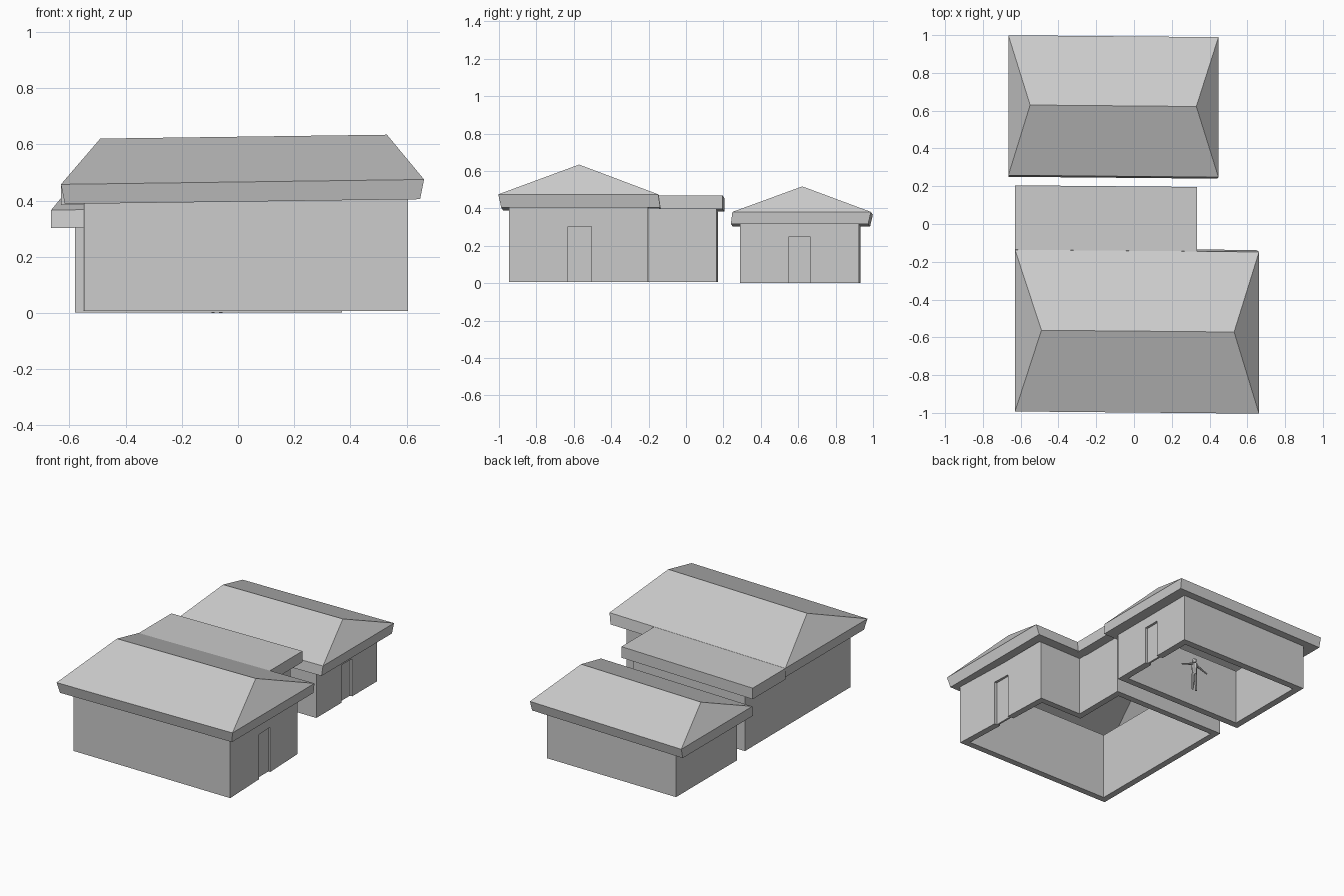
import bpy, bmesh
from mathutils import Vector

if "Cube" in bpy.data.objects:
    bpy.data.objects.remove(bpy.data.objects["Cube"])

YAW = -0.009      # whole model is turned a hair
TILT = 0.0135     # roofs rise slightly towards +x


def make(name, verts, faces, tilt=0.0):
    """Mesh object from points, with the slight turn and tilt applied."""
    me = bpy.data.meshes.new(name)
    pts = [(x, y + YAW * x, z + tilt * x) for x, y, z in verts]
    me.from_pydata(pts, [], faces)
    bm = bmesh.new()
    bm.from_mesh(me)
    bmesh.ops.recalc_face_normals(bm, faces=bm.faces)
    bm.to_mesh(me)
    bm.free()
    ob = bpy.data.objects.new(name, me)
    bpy.context.collection.objects.link(ob)
    return ob


def rect(x0, x1, y0, y1, z):
    return [(x0, y0, z), (x1, y0, z), (x1, y1, z), (x0, y1, z)]


def box(name, x0, x1, y0, y1, z0, z1):
    return make(name, rect(x0, x1, y0, y1, z0) + rect(x0, x1, y0, y1, z1),
                [(3, 2, 1, 0), (4, 5, 6, 7)] +
                [(i, (i + 1) % 4, (i + 1) % 4 + 4, i + 4) for i in range(4)])


def walls(name, outline, z0, z1, thick):
    """Open-bottomed wall ring, counter-clockwise outline, real thickness inwards."""
    n = len(outline)
    v = [(x, y, z) for z in (z0, z1) for x, y in outline]
    ob = make(name, v, [(i, (i + 1) % n, (i + 1) % n + n, i + n) for i in range(n)])
    bm = bmesh.new()
    bm.from_mesh(ob.data)
    f = max(bm.faces, key=lambda q: q.calc_center_median().x)
    if f.normal.x < 0:
        bmesh.ops.reverse_faces(bm, faces=bm.faces)
    bm.to_mesh(ob.data)
    bm.free()
    m = ob.modifiers.new("thickness", 'SOLIDIFY')
    m.thickness, m.offset, m.use_even_offset = thick, -1, True
    return ob


def door(name, wall, x, y0, y1, z0, z1, recess):
    """Opening through a +x wall with a set-back leaf."""
    cut = box(name + "_cutter", x - 0.1, x + 0.1, y0, y1, z0 - 0.002, z1)
    cut.hide_render = True
    cut.display_type = 'WIRE'
    m = wall.modifiers.new("opening", 'BOOLEAN')
    m.operation, m.object, m.solver = 'DIFFERENCE', cut, 'EXACT'
    box(name, x - recess - 0.012, x - recess, y0, y1, z0, z1)


def roof_rings(outer, wall, z_top, z_bot, lips):
    """Eave edge, fascia bottom and soffit inner edge loops."""
    fascia = [o + s * l for o, s, l in zip(outer, (1, -1, 1, -1), lips)]
    return rect(*outer, z_top) + rect(*fascia, z_bot) + rect(*wall, z_bot)


def bands(sides):
    f = []
    for i in sides:
        j = (i + 1) % 4
        f += [(i, i + 4, j + 4, j), (i + 4, i + 8, j + 8, j + 4)]
    return f


def hip_roof(name, outer, wall, ridge, z_top, z_bot, z_ridge, lips):
    xa, xb, yr = ridge
    v = roof_rings(outer, wall, z_top, z_bot, lips) + [(xa, yr, z_ridge), (xb, yr, z_ridge)]
    f = bands(range(4)) + [(0, 1, 13, 12), (1, 2, 13), (2, 3, 12, 13), (3, 0, 12)]
    return make(name, v, f, TILT)


# main house and flat-roofed annex share one L-shaped wall
main_walls = walls("main_walls", [(-0.548, -0.94), (0.605, -0.94), (0.577, -0.197),
                                  (0.27, -0.197), (0.27, 0.166), (-0.55, 0.166)],
                   0.007, 0.45, 0.042)
door("main_door", main_walls, 0.591, -0.625, -0.5, 0.007, 0.303, 0.016)
hip_roof("main_roof", (-0.63, 0.662, -0.998, -0.142), (-0.55, 0.59, -0.94, -0.2),
         (-0.49, 0.53, -0.567), 0.466, 0.396, 0.627, (0.014, 0.014, 0.016, -0.01))

# annex roof, open where it runs into the main roof
make("annex_roof", roof_rings((-0.63, 0.334, -0.142, 0.199), (-0.55, 0.27, -0.142, 0.166),
                              0.465, 0.392, (0, 0, 0, 0)),
     bands((1, 2, 3)) + [(0, 1, 2, 3)], TILT)

# rear house
rear_walls = walls("rear_walls", [(-0.58, 0.291), (0.37, 0.291), (0.37, 0.927), (-0.58, 0.927)],
                   0.002, 0.37, 0.045)
door("rear_door", rear_walls, 0.37, 0.555, 0.665, 0.002, 0.25, 0.016)
hip_roof("rear_roof", (-0.665, 0.447, 0.252, 0.993), (-0.58, 0.37, 0.291, 0.927),
         (-0.55, 0.33, 0.625), 0.375, 0.311, 0.513, (0.0, 0.005, -0.008, 0.015))


# small scale figure standing inside the rear house
def limb(bm, a, b, r0, r1):
    a, b = Vector(a), Vector(b)
    res = bmesh.ops.create_cone(bm, cap_ends=True, segments=8, radius1=r0, radius2=r1,
                                depth=(b - a).length)
    bmesh.ops.rotate(bm, verts=res["verts"],
                     matrix=Vector((0, 0, 1)).rotation_difference(b - a).to_matrix())
    bmesh.ops.translate(bm, verts=res["verts"], vec=(a + b) / 2)


bm = bmesh.new()
limb(bm, (0, 0, 0.11), (0, 0, 0.185), 0.014, 0.02)
for s in (-1, 1):
    limb(bm, (s * 0.014, 0, 0), (s * 0.009, 0, 0.115), 0.006, 0.01)
    limb(bm, (s * 0.015, 0, 0.18), (s * 0.1, 0, 0.15), 0.008, 0.004)
head = bmesh.ops.create_icosphere(bm, subdivisions=2, radius=0.015)
bmesh.ops.translate(bm, verts=head["verts"], vec=(0, 0, 0.208))
me = bpy.data.meshes.new("scale_figure")
bm.to_mesh(me)
bm.free()
figure = bpy.data.objects.new("scale_figure", me)
figure.location = (-0.075, 0.49, 0.0)
bpy.context.collection.objects.link(figure)
